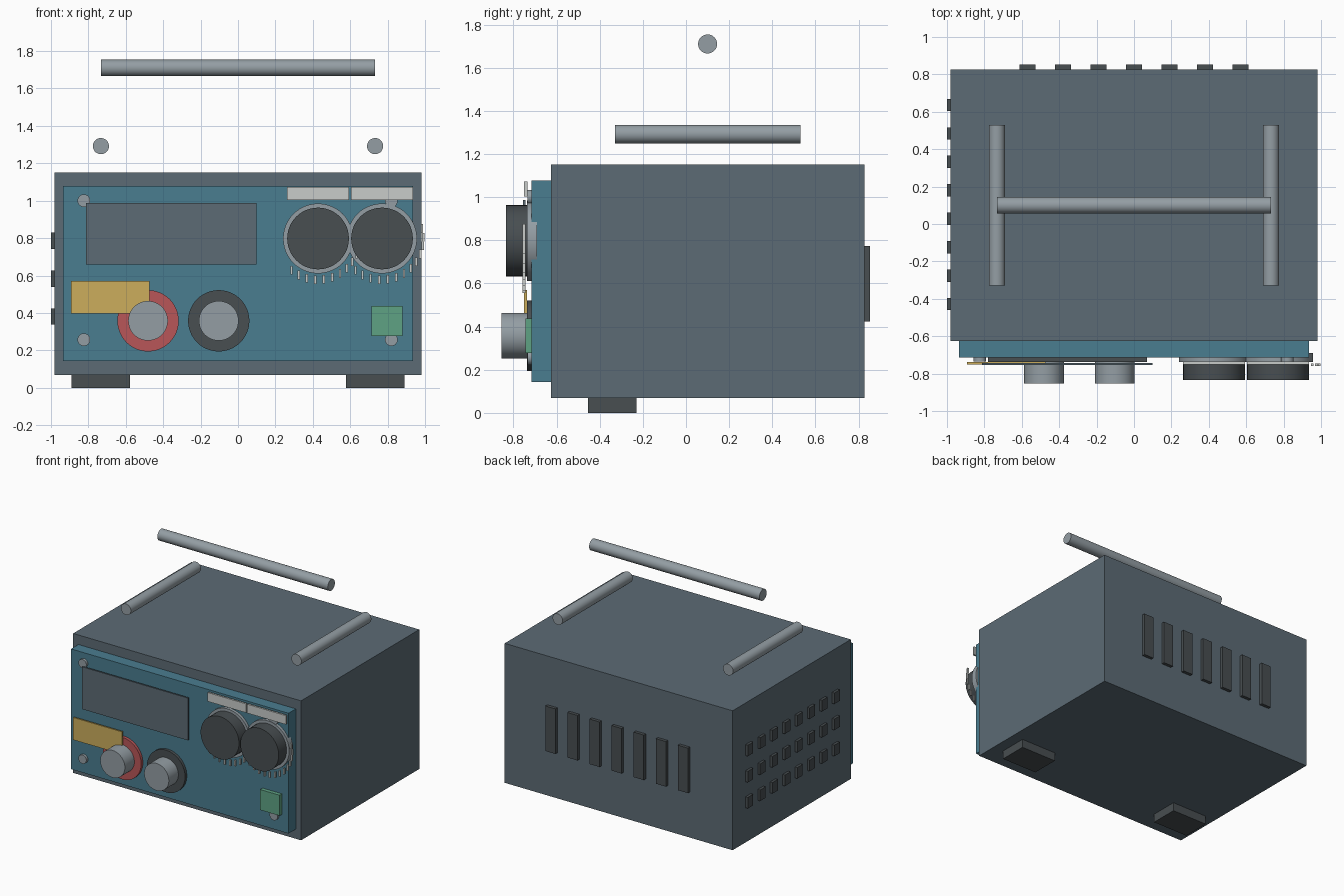
import bpy, math

if "Cube" in bpy.data.objects:
    bpy.data.objects.remove(bpy.data.objects["Cube"])


def mat(name, rgb):
    m = bpy.data.materials.new(name)
    lin = [((c / 255 + 0.055) / 1.055) ** 2.4 for c in rgb]
    m.diffuse_color = (*lin, 1)
    m.use_nodes = True
    m.node_tree.nodes["Principled BSDF"].inputs["Base Color"].default_value = m.diffuse_color
    return m


BODY = mat("slate grey", (92, 107, 117))
PANEL = mat("panel blue", (74, 125, 144))
DARK = mat("charcoal", (72, 78, 81))
METAL = mat("light metal", (148, 158, 164))
WHITE = mat("off white", (200, 204, 202))
RED = mat("terminal red", (184, 86, 88))
YELLOW = mat("label yellow", (204, 174, 92))
GREEN = mat("switch green", (95, 162, 132))


def box(name, x, y, z, m):
    """Box from (min, max) ranges."""
    r = (x, y, z)
    bpy.ops.mesh.primitive_cube_add(size=1, location=[(a + b) / 2 for a, b in r])
    o = bpy.context.object
    o.name = name
    o.scale = [b - a for a, b in r]
    bpy.ops.object.transform_apply(location=False, rotation=False, scale=True)
    o.data.materials.append(m)
    return o


def rod(name, loc, radius, length, m, axis="y"):
    """Smooth cylinder along x or y, centred on loc."""
    rot = (math.pi / 2, 0, 0) if axis == "y" else (0, math.pi / 2, 0)
    bpy.ops.mesh.primitive_cylinder_add(vertices=48, radius=radius, depth=length,
                                        location=loc, rotation=rot)
    o = bpy.context.object
    o.name = name
    o.data.materials.append(m)
    bpy.ops.object.shade_smooth_by_angle()
    return o


def disc(name, x, z, radius, y0, y1, m):
    return rod(name, (x, (y0 + y1) / 2, z), radius, y1 - y0, m)


# Case and front panel
box("case", (-0.98, 0.98), (-0.625, 0.827), (0.068, 1.152), BODY)
box("front_panel", (-0.935, 0.935), (-0.715, -0.625), (0.143, 1.078), PANEL)

# Front feet
for s in (-1, 1):
    box("foot", sorted((s * 0.577, s * 0.89)), (-0.455, -0.23), (0, 0.07), DARK)

# Carrying handle: two side rods and a raised grip
for s in (-1, 1):
    rod("handle_side", (s * 0.733, 0.1, 1.292), 0.043, 0.86, METAL)
rod("handle_grip", (0, 0.1, 1.71), 0.044, 1.465, METAL, "x")

# Display with cover plate
box("display", (-0.78, 0.07), (-0.737, -0.712), (0.69, 0.957), DARK)
box("display_cover", (-0.813, 0.1), (-0.755, -0.743), (0.658, 0.987), BODY)

# Dials: metal collar, dark knob, tick marks, label above
for cx in (0.428, 0.77):
    cz = 0.798
    disc("dial_collar", cx, cz, 0.187, -0.738, -0.69, METAL)
    disc("dial_knob", cx, cz, 0.165, -0.835, -0.735, DARK)
    for i in range(13):
        a = math.radians(-130 + 12 * i)
        x, z = cx + 0.221 * math.cos(a), cz + 0.221 * math.sin(a)
        box("dial_tick", (x - 0.006, x + 0.006), (-0.758, -0.745),
            (z - 0.023, z + 0.023), WHITE)
    box("dial_label", (cx - 0.166, cx + 0.166), (-0.75, -0.735), (1.004, 1.073), WHITE)

# Output terminals
for cx, m in ((-0.481, RED), (-0.103, DARK)):
    disc("terminal_base", cx, 0.358, 0.164, -0.737, -0.705, m)
    disc("terminal_post", cx, 0.358, 0.106, -0.854, -0.73, METAL)

# Warning label, power switch and screws
box("warning_label", (-0.893, -0.472), (-0.75, -0.738), (0.396, 0.57), YELLOW)
box("power_switch", (0.713, 0.88), (-0.745, -0.71), (0.278, 0.437), GREEN)
for x in (-0.824, 0.82):
    for z in (0.257, 1.0):
        disc("panel_screw", x, z, 0.034, -0.735, -0.71, METAL)

# Vent slots on the back
for i in range(7):
    x = -0.57 + 0.19 * i
    box("back_vent", (x - 0.043, x + 0.043), (0.82, 0.852), (0.423, 0.773), DARK)

# Vent grid on the left side
for i in range(8):
    y = 0.636 - 0.152 * i
    for z in (0.38, 0.583, 0.786):
        box("side_vent", (-1.0, -0.97), (y - 0.033, y + 0.033), (z - 0.043, z + 0.043), DARK)
